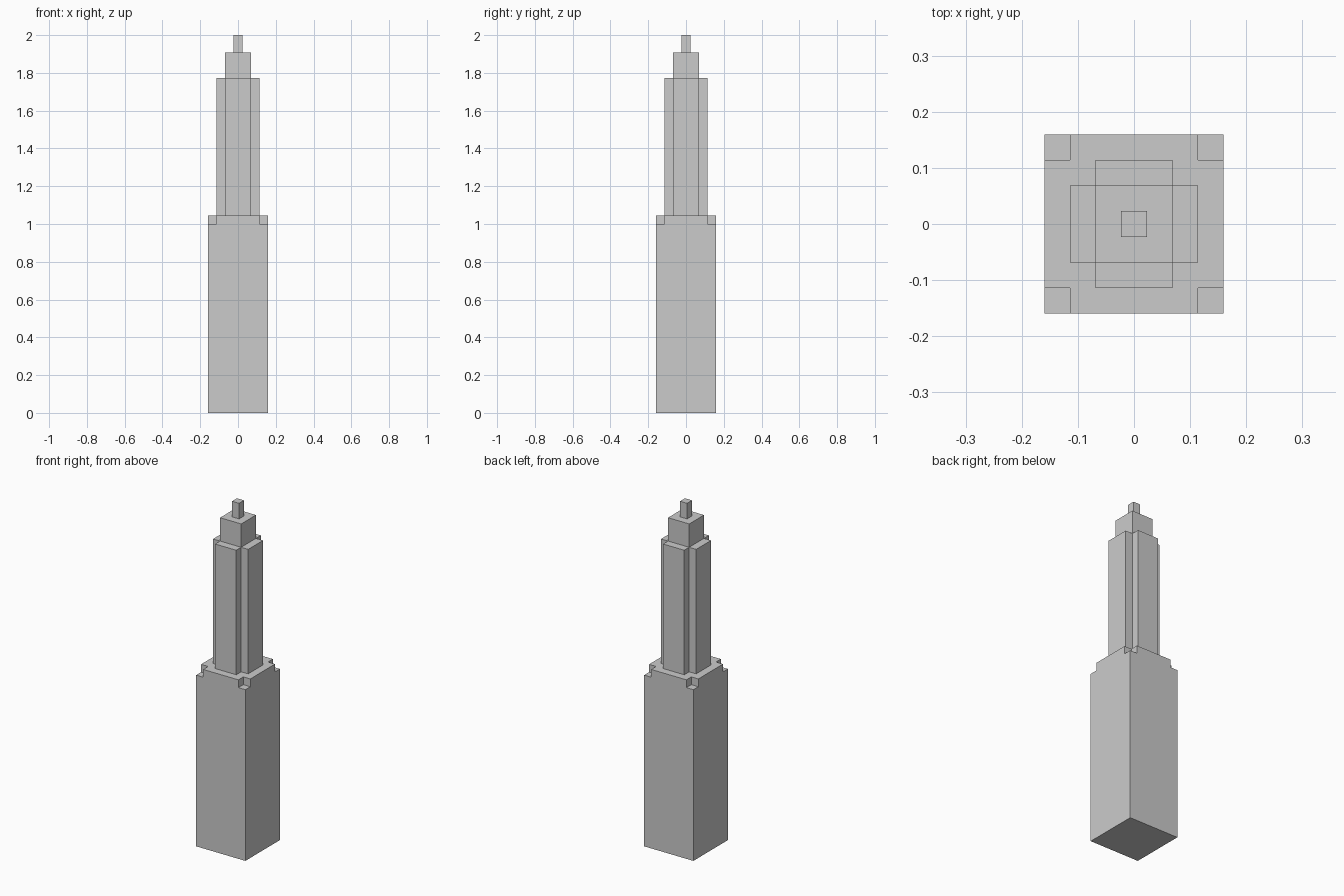
import bpy
import bmesh

if "Cube" in bpy.data.objects:
    bpy.data.objects.remove(bpy.data.objects["Cube"])

U = 2 / 44  # building module: the tower is 44 modules tall


def square(r):
    return [(-r, -r), (r, -r), (r, r), (-r, r)]


def cross(r, n):
    """Square of half-width r whose corners are notched back to n."""
    quarter = [(r, -n), (r, n), (n, n)]
    pts = []
    for _ in range(4):
        pts += quarter
        quarter = [(-y, x) for x, y in quarter]
    return pts


def tier(name, outline, z0, z1):
    """Extrude a plan outline between two heights, in modules."""
    bm = bmesh.new()
    base = bm.faces.new([bm.verts.new((x * U, y * U, z0 * U)) for x, y in outline])
    top = bmesh.ops.extrude_face_region(bm, geom=[base], use_keep_orig=True)["geom"]
    verts = [g for g in top if isinstance(g, bmesh.types.BMVert)]
    bmesh.ops.translate(bm, verts=verts, vec=(0, 0, (z1 - z0) * U))
    bmesh.ops.recalc_face_normals(bm, faces=bm.faces)
    mesh = bpy.data.meshes.new(name)
    bm.to_mesh(mesh)
    bm.free()
    bpy.context.collection.objects.link(bpy.data.objects.new(name, mesh))


# Main block and its notched-corner parapet
tier("tower_base", square(3.5), 0, 22)
tier("base_shoulder", cross(3.5, 2.5), 22, 23)
# Cross-shaped shaft
tier("upper_shaft", cross(2.5, 1.5), 23, 39)
# Crown and spire
tier("crown", square(1.5), 39, 42)
tier("spire", square(0.5), 42, 44)
